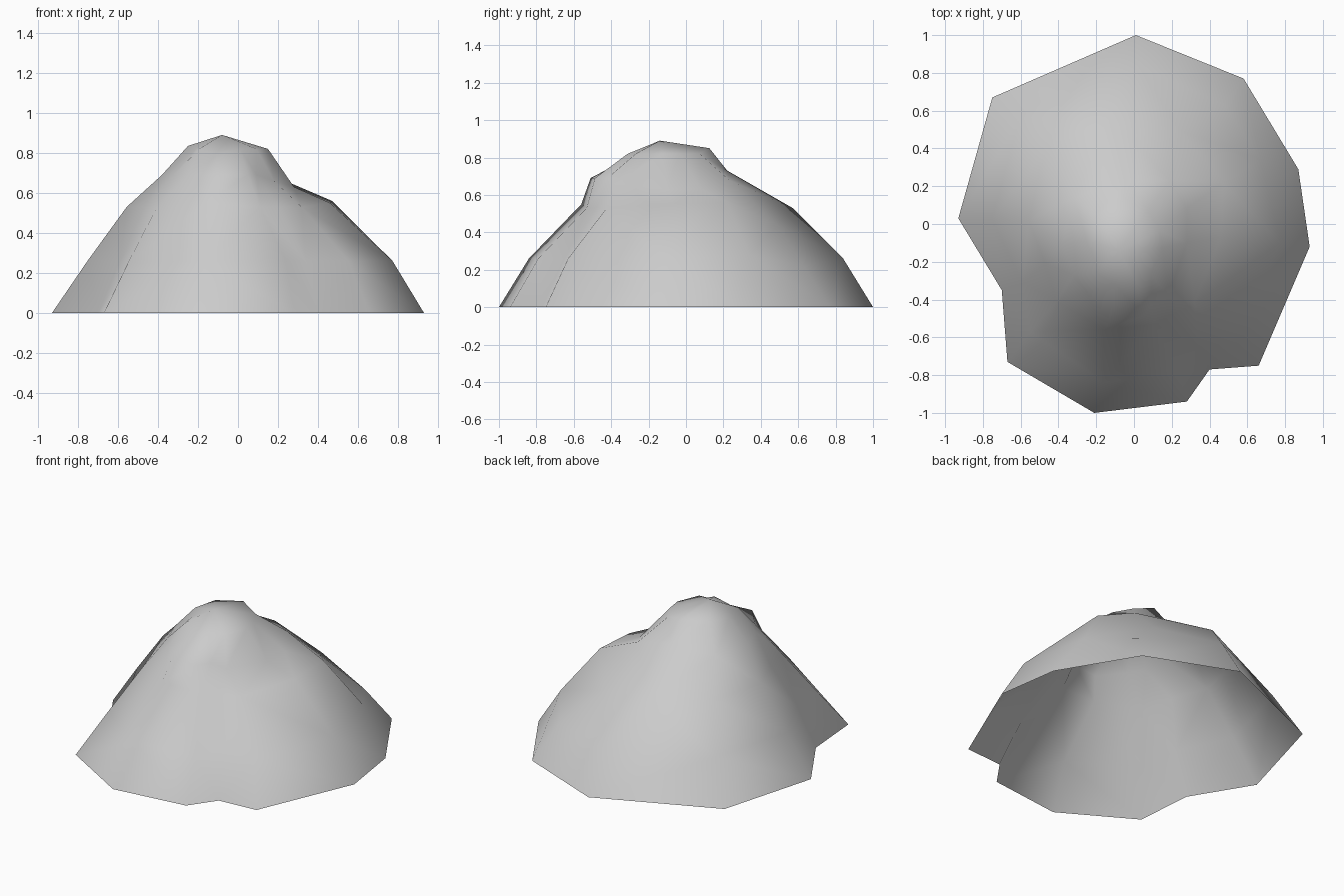
import bpy
import bmesh

cube = bpy.data.objects.get("Cube")
if cube:
    bpy.data.objects.remove(cube)

# Ground outline, counter-clockwise from the back
outline = [(0.01, 1.0), (-0.75, 0.67), (-0.93, 0.03), (-0.70, -0.35),
           (-0.67, -0.73), (-0.21, -1.0), (0.28, -0.94), (0.40, -0.77),
           (0.66, -0.75), (0.93, -0.12), (0.87, 0.29), (0.58, 0.77)]
BACK, BACK_LEFT, LEFT, SIDE_NOTCH, CORNER, FRONT = range(6)
FRONT_NOTCH, RIGHT_CORNER, RIGHT, RIGHT_BACK, BACK_RIGHT = range(7, 12)

# Each contour: height, centre and scale of the outline, with the
# ledges, dips and ridges that leave it given as points by column
contours = [
    dict(z=0.0, centre=(0, 0), scale=(1, 1), moved={}),
    dict(z=0.26, centre=(0.01, 0), scale=(0.82, 0.84),
         moved={SIDE_NOTCH: (-0.59, -0.31, 0.26),
                CORNER: (-0.55, -0.57, 0.25),
                RIGHT_BACK: (0.67, 0.34, 0.28),
                BACK_RIGHT: (0.48, 0.63, 0.22)}),
    dict(z=0.53, centre=(-0.045, 0), scale=(0.55, 0.565),
         moved={BACK: (-0.13, 0.57, 0.53),
                BACK_LEFT: (-0.47, 0.39, 0.53),
                SIDE_NOTCH: (-0.47, -0.21, 0.53),
                CORNER: (-0.41, -0.41, 0.52),
                FRONT: (-0.16, -0.56, 0.55),
                FRONT_NOTCH: (0.20, -0.48, 0.53),
                RIGHT: (0.46, -0.07, 0.55),
                RIGHT_BACK: (0.47, 0.22, 0.56),
                BACK_RIGHT: (0.25, 0.49, 0.44)}),
    dict(z=0.69, centre=(-0.05, -0.12), scale=(0.355, 0.39),
         moved={BACK: (-0.05, 0.22, 0.73),
                SIDE_NOTCH: (-0.32, -0.27, 0.69),
                CORNER: (-0.25, -0.36, 0.69),
                RIGHT_CORNER: (0.18, -0.38, 0.66),
                RIGHT: (0.28, -0.10, 0.63),
                RIGHT_BACK: (0.28, 0.08, 0.63),
                BACK_RIGHT: (0.19, 0.23, 0.68)}),
    dict(z=0.82, centre=(-0.05, -0.1), scale=(0.215, 0.225),
         moved={BACK: (-0.05, 0.125, 0.85),
                BACK_LEFT: (-0.20, 0.05, 0.845),
                LEFT: (-0.25, -0.09, 0.835),
                SIDE_NOTCH: (-0.21, -0.18, 0.82),
                FRONT: (-0.10, -0.32, 0.79)}),
]


def contour_verts(bm, z, centre, scale, moved):
    """Add one ring of the hillside."""
    ring = []
    for i, (x, y) in enumerate(outline):
        point = (centre[0] + x * scale[0], centre[1] + y * scale[1], z)
        ring.append(bm.verts.new(moved.get(i, point)))
    return ring


# Open-bottomed mound: bands between contours, closed by a peak
bm = bmesh.new()
rings = [contour_verts(bm, **c) for c in contours]
count = len(outline)
for low, high in zip(rings, rings[1:]):
    for i in range(count):
        j = (i + 1) % count
        bm.faces.new((low[i], low[j], high[j], high[i]))
peak = bm.verts.new((-0.08, -0.14, 0.89))
for i in range(count):
    bm.faces.new((rings[-1][i], rings[-1][(i + 1) % count], peak))
bmesh.ops.triangulate(bm, faces=bm.faces[:])
for face in bm.faces:
    face.smooth = True

mesh = bpy.data.meshes.new("rock_mound")
bm.to_mesh(mesh)
bm.free()
mound = bpy.data.objects.new("rock_mound", mesh)
bpy.context.collection.objects.link(mound)

# Plain stone colour
stone = bpy.data.materials.new("grey_stone")
stone.use_nodes = True
colour = (0.6, 0.6, 0.6, 1)
stone.diffuse_color = colour
stone.node_tree.nodes["Principled BSDF"].inputs["Base Color"].default_value = colour
mesh.materials.append(stone)
